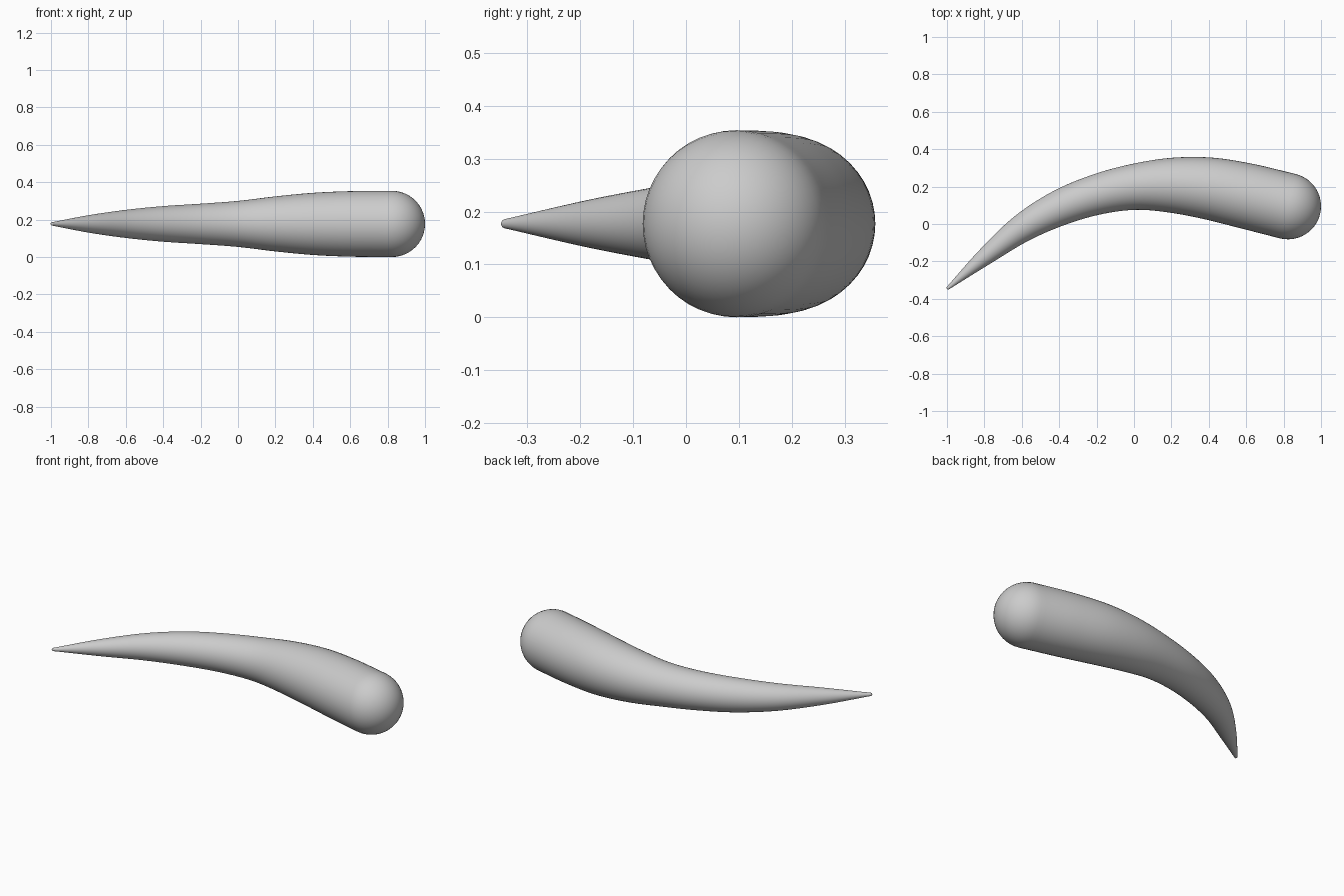
import bpy
import bmesh
import math
from mathutils import Vector

if "Cube" in bpy.data.objects:
    bpy.data.objects.remove(bpy.data.objects["Cube"])

SIDES = 48
STEPS = 8
CAP = 12
MID_Z = 0.177

# Centre line and thickness: x, y, radius
stations = [Vector(s) for s in (
    (-0.993, -0.341, 0.009), (-0.8, -0.178, 0.046), (-0.6, -0.024, 0.075),
    (-0.4, 0.085, 0.095), (-0.2, 0.157, 0.108), (0.0, 0.198, 0.123),
    (0.2, 0.207, 0.147), (0.4, 0.190, 0.166), (0.6, 0.150, 0.175),
    (0.823, 0.095, 0.177))]


def spline(points):
    """Smooth curve through all the points."""
    pts = [2 * points[0] - points[1], *points, 2 * points[-1] - points[-2]]
    out = []
    for a, b, c, d in zip(pts, pts[1:], pts[2:], pts[3:]):
        for i in range(STEPS):
            t = i / STEPS
            out.append(b + 0.5 * t * (c - a + t * (
                2 * a - 5 * b + 4 * c - d + t * (3 * (b - c) + d - a))))
    return out + [points[-1].copy()]


path = spline(stations)
rings = []
for i, p in enumerate(path):
    q, r = path[max(i - 1, 0)], path[min(i + 1, len(path) - 1)]
    tangent = Vector((r.x - q.x, r.y - q.y, 0)).normalized()
    rings.append((Vector((p.x, p.y, MID_Z)), tangent, p.z))


def cap_rings(ring, sign):
    """Half-sphere rings from the body edge towards the pole."""
    centre, tangent, radius = ring
    angles = [k / CAP * math.pi / 2 for k in range(1, CAP)]
    return [(centre + sign * tangent * radius * math.sin(a), tangent,
             radius * math.cos(a)) for a in angles]


# Rounded tip, tapering body and rounded thick end
tip, end = rings[0], rings[-1]
rings = cap_rings(tip, -1)[::-1] + rings + cap_rings(end, 1)

bm = bmesh.new()
loops = []
for centre, tangent, radius in rings:
    side = Vector((-tangent.y, tangent.x, 0))
    loops.append([bm.verts.new(centre + radius * (
        side * math.cos(a) + Vector((0, 0, math.sin(a)))))
        for a in (j * math.tau / SIDES for j in range(SIDES))])
for low, high in zip(loops, loops[1:]):
    for j in range(SIDES):
        k = (j + 1) % SIDES
        bm.faces.new((low[j], low[k], high[k], high[j]))
for loop, ring, sign in ((loops[0], tip, -1), (loops[-1], end, 1)):
    pole = bm.verts.new(ring[0] + sign * ring[1] * ring[2])
    for j in range(SIDES):
        bm.faces.new((loop[j], loop[(j + 1) % SIDES], pole))
bmesh.ops.recalc_face_normals(bm, faces=bm.faces)

mesh = bpy.data.meshes.new("curved_horn")
bm.to_mesh(mesh)
bm.free()
mesh.shade_smooth()
horn = bpy.data.objects.new("curved_horn", mesh)
bpy.context.collection.objects.link(horn)

# Plain grey finish
grey = bpy.data.materials.new("light_grey")
grey.use_nodes = True
colour = (0.6, 0.6, 0.6, 1)
grey.diffuse_color = colour
grey.node_tree.nodes["Principled BSDF"].inputs["Base Color"].default_value = colour
mesh.materials.append(grey)
